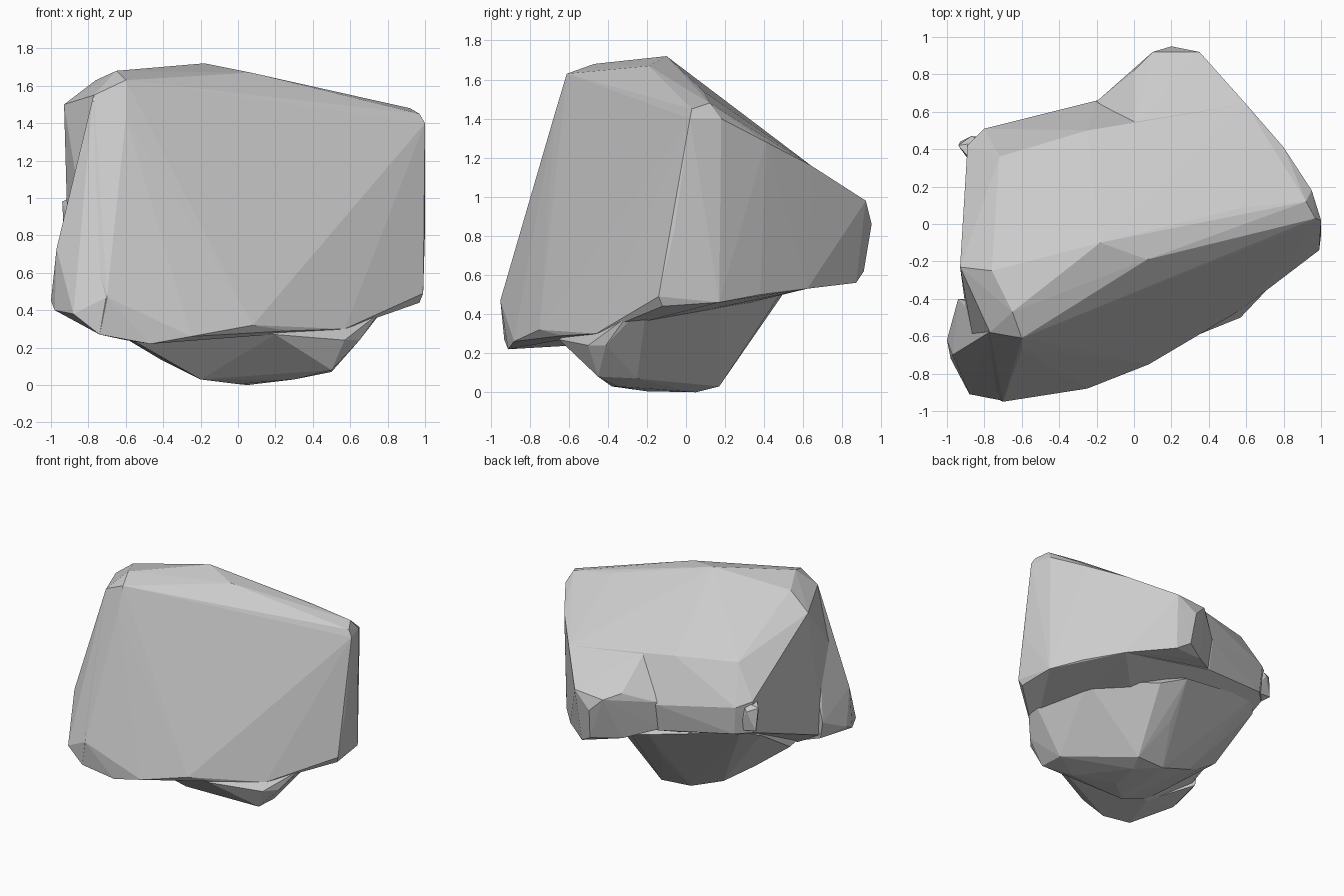
import bpy, bmesh


def hull(name, pts):
    """Faceted convex chunk wrapped around a few corner points."""
    bm = bmesh.new()
    for p in pts:
        bm.verts.new(p)
    bmesh.ops.convex_hull(bm, input=bm.verts)
    loose = [v for v in bm.verts if not v.link_faces]
    bmesh.ops.delete(bm, geom=loose, context='VERTS')
    bmesh.ops.recalc_face_normals(bm, faces=bm.faces)
    me = bpy.data.meshes.new(name)
    bm.to_mesh(me)
    bm.free()
    ob = bpy.data.objects.new(name, me)
    bpy.context.collection.objects.link(ob)
    return ob


# Main block: sloping front slab, top ridge, left and right sides
rock = hull("rock", [
    # top ridge and its bevel
    (-.60, -.61, 1.63), (-.65, -.47, 1.68), (-.18, -.10, 1.72), (.07, -.19, 1.67),
    (.59, .09, 1.54), (.92, .12, 1.48), (.97, .03, 1.45), (-.76, -.25, 1.63),
    (-.93, -.23, 1.50), (-.77, -.58, 1.55),
    # front slab
    (-.60, -.67, 1.43), (-.84, -.73, .95), (-.70, -.95, .47), (-.47, -.91, .22),
    (-.74, -.93, .27), (-.25, -.88, .26), (.08, -.75, .32), (.27, -.63, .29),
    (.57, -.46, .30), (.75, -.32, .39), (.99, -.14, .49), (.97, -.12, .44),
    (1, -.06, .83), (1, .02, 1.40), (-.60, -.57, .24), (-.90, -.45, .42),
    # back left corner, sloping out towards its lower edge
    (-.89, .42, 1.02), (-.80, .51, .98), (-.72, .36, 1.27), (-.88, .40, .76),
    (-.78, .50, .76), (-.20, .66, .90), (-.20, .62, .68), (-.25, .50, 1.25),
    # back right side
    (.80, .41, 1.28), (.80, .38, .50), (.60, .64, 1.16), (.60, .62, .53),
    (.95, .18, 1.40), (.95, .17, .46),
])

# Flared front left edge, widest near the base
corner_flare = hull("corner_flare", [
    (-.97, -.70, .73), (-.88, -.91, .38), (-1, -.62, .45), (-.98, -.72, .40),
    (-.94, -.40, .55), (-.92, -.40, .42), (-.74, -.93, .27), (-.70, -.945, .47),
    (-.90, -.68, .95), (-.60, -.57, .25), (-.70, -.50, .80), (-.775, -.58, 1.54),
    (-.62, -.66, 1.41), (-.70, -.45, 1.40),
])

# Small nub on the back left corner
corner_nub = hull("corner_nub", [
    (-.94, .42, .98), (-.93, .44, .80), (-.87, .47, .95), (-.86, .33, 1.02),
    (-.86, .31, .75), (-.80, .44, 1.02), (-.78, .46, .78),
])

# Wedge that sticks out at the back
back_wedge = hull("back_wedge", [
    (-.20, .655, .92), (-.20, .61, .69), (0, .82, 1.00), (.10, .92, .96),
    (.20, .95, .86), (.35, .92, .98), (.22, .91, .62), (.32, .87, .56), (.02, .78, .62),
    (.60, .64, 1.16), (.60, .62, .53), (0, .52, 1.23), (.30, .30, .70),
])

# Rounded foot under the block
foot = hull("foot", [
    (-.20, -.38, .03), (0, -.20, .005), (.05, .05, 0), (.30, -.35, .03),
    (.50, -.45, .08), (.50, -.25, .07), (.10, .17, .03), (-.15, .15, .04),
    (-.42, .12, .14), (-.62, .0, .27), (-.05, .36, .31), (.65, -.41, .24),
    (.75, -.31, .38), (.82, -.20, .46), (.60, .18, .48), (.15, .48, .50),
    (-.05, .55, .58), (-.78, .42, .74), (-.88, .30, .70), (-.86, -.10, .45),
    (-.60, -.57, .26), (.20, -.65, .27), (.57, -.50, .24), (-.62, -.30, .26), (0, 0, .9),
])

# Fuse the chunks into one stone
parts = (corner_flare, corner_nub, back_wedge, foot)
for part in parts:
    mod = rock.modifiers.new("fuse", 'BOOLEAN')
    mod.operation = 'UNION'
    mod.solver = 'EXACT'
    mod.object = part
deps = bpy.context.evaluated_depsgraph_get()
fused = bpy.data.meshes.new_from_object(rock.evaluated_get(deps))
rock.modifiers.clear()
rock.data = fused
for part in parts:
    bpy.data.objects.remove(part)
